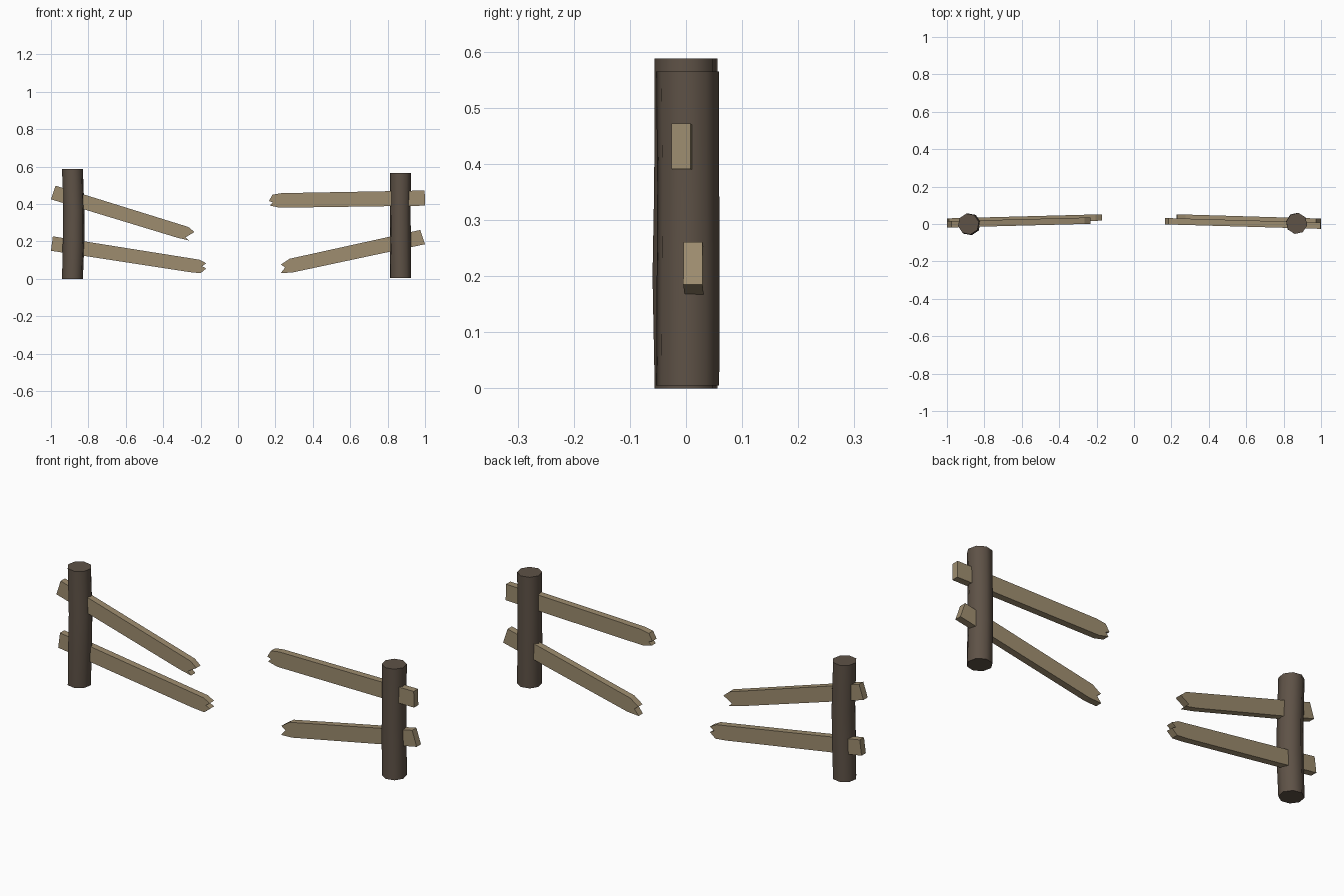
import bpy, bmesh, math

if "Cube" in bpy.data.objects:
    bpy.data.objects.remove(bpy.data.objects["Cube"])


def material(name, rgb):
    m = bpy.data.materials.new(name)
    m.diffuse_color = (*rgb, 1)
    m.use_nodes = True
    m.node_tree.nodes["Principled BSDF"].inputs["Base Color"].default_value = m.diffuse_color
    return m


POST = material("dark_bark_brown", (0.112, 0.084, 0.062))
RAIL = material("weathered_wood", (0.34, 0.265, 0.16))


def make_object(name, bm, mat):
    bmesh.ops.recalc_face_normals(bm, faces=bm.faces[:])
    me = bpy.data.meshes.new(name)
    bm.to_mesh(me)
    bm.free()
    me.materials.append(mat)
    ob = bpy.data.objects.new(name, me)
    bpy.context.collection.objects.link(ob)
    return ob


def post(name, rings, turn, sides=8):
    """Slightly bent log: rings are (x, y, z, radius)."""
    bm = bmesh.new()
    loops = []
    for x, y, z, r in rings:
        angles = [turn + 2 * math.pi * i / sides for i in range(sides)]
        loops.append([bm.verts.new((x + r * math.cos(a), y + r * math.sin(a), z))
                      for a in angles])
    for a, b in zip(loops, loops[1:]):
        for i in range(sides):
            j = (i + 1) % sides
            bm.faces.new((a[i], a[j], b[j], b[i]))
    bm.faces.new(loops[0])
    bm.faces.new(loops[-1])
    ob = make_object(name, bm, POST)
    bpy.ops.object.select_all(action='DESELECT')
    bpy.context.view_layer.objects.active = ob
    ob.select_set(True)
    bpy.ops.object.shade_smooth_by_angle(angle=math.radians(60))


def rail(name, outline, y_outer, y_inner, thick=0.034):
    """Broken plank: xz outline extruded in y, veering from y_outer to y_inner."""
    far = max(abs(x) for x, z in outline)
    near = min(abs(x) for x, z in outline)
    bm = bmesh.new()
    sides = []
    for d in (0, thick):
        sides.append([bm.verts.new(
            (x, y_outer + (y_inner - y_outer) * (far - abs(x)) / (far - near) + d, z))
            for x, z in outline])
    front, back = sides
    bm.faces.new(front)
    bm.faces.new(back[::-1])
    n = len(outline)
    for i in range(n):
        j = (i + 1) % n
        bm.faces.new((front[i], back[i], back[j], front[j]))
    make_object(name, bm, RAIL)


# Posts
post("left_post", [(-0.885, 0, 0, 0.057), (-0.879, -0.002, 0.2, 0.059),
                   (-0.878, 0, 0.36, 0.058), (-0.885, 0, 0.588, 0.057)], math.radians(12))
post("right_post", [(0.87, 0.003, 0.005, 0.057), (0.868, 0.004, 0.2, 0.057),
                    (0.868, 0.004, 0.36, 0.056), (0.87, 0.003, 0.565, 0.057)], math.radians(35))

# Rails with splintered inner ends
rail("upper_left_rail", [(-0.976, 0.498), (-1, 0.425), (-0.325, 0.22), (-0.262, 0.205),
                         (-0.28, 0.222), (-0.233, 0.25), (-0.265, 0.277)], -0.019, 0.001)
rail("lower_left_rail", [(-0.99, 0.227), (-1, 0.15), (-0.26, 0.036), (-0.2, 0.03),
                         (-0.17, 0.055), (-0.192, 0.067), (-0.17, 0.083),
                         (-0.205, 0.102)], -0.004, 0.018)
rail("upper_right_rail", [(0.998, 0.472), (1, 0.391), (0.222, 0.38), (0.17, 0.392),
                          (0.186, 0.409), (0.165, 0.416), (0.185, 0.45),
                          (0.233, 0.458)], -0.026, -0.002)
rail("lower_right_rail", [(0.974, 0.261), (1, 0.185), (0.292, 0.034), (0.228, 0.03),
                          (0.252, 0.06), (0.23, 0.076), (0.275, 0.107)], -0.005, 0.018)
